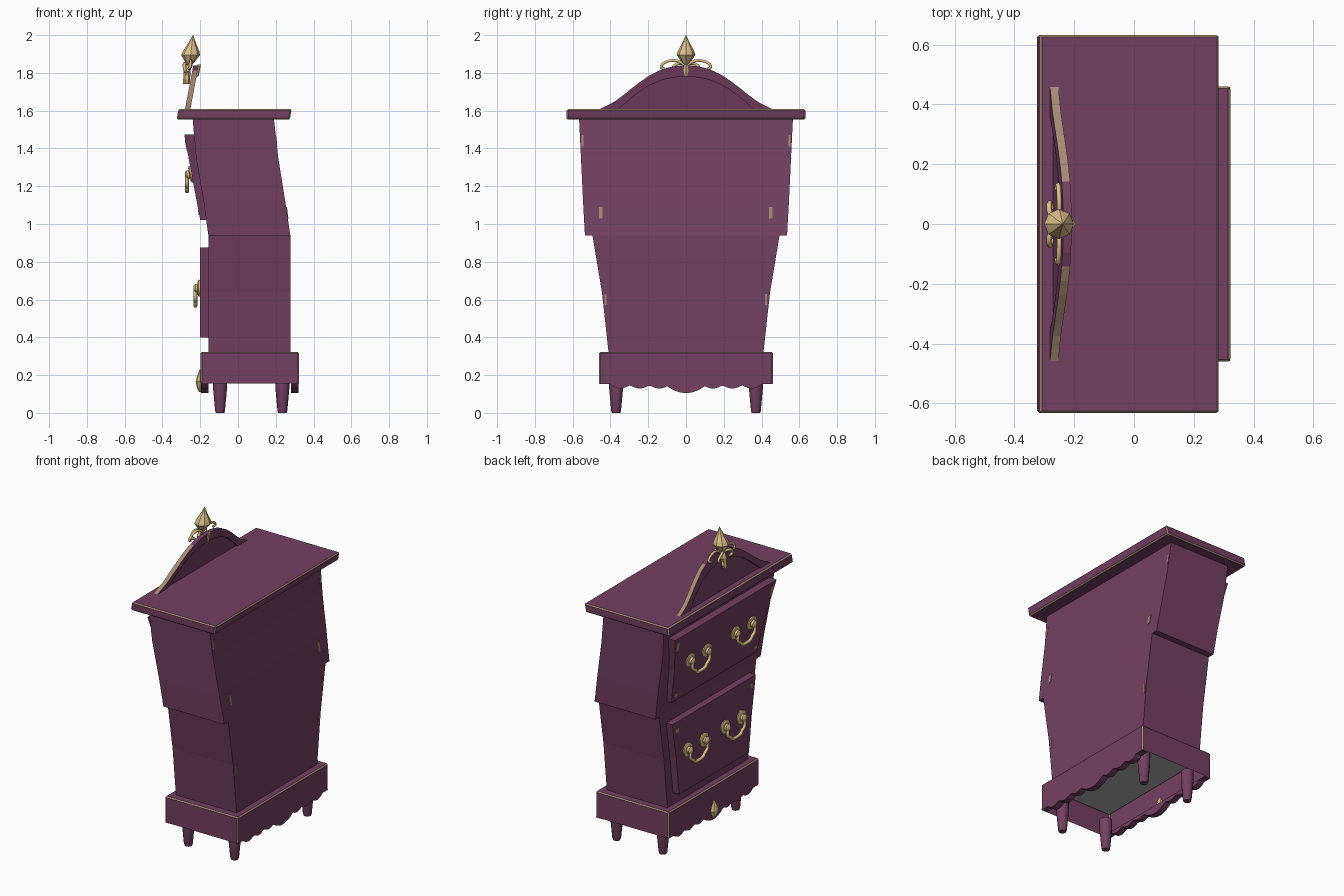
import bpy, bmesh, math
from mathutils import Vector, Matrix

if "Cube" in bpy.data.objects:
    bpy.data.objects.remove(bpy.data.objects["Cube"])


def material(name, rgb):
    m = bpy.data.materials.new(name)
    m.diffuse_color = (*rgb, 1)
    m.use_nodes = True
    m.node_tree.nodes["Principled BSDF"].inputs["Base Color"].default_value = m.diffuse_color
    return m


PURPLE = material("plum paint", (0.175, 0.052, 0.118))
WEAR = material("worn edge", (0.38, 0.25, 0.18))
GOLD = material("old gold", (0.74, 0.54, 0.26))
GREY = material("bare underside grey", (0.42, 0.42, 0.42))


def finish(name, bm, mats, smooth=False):
    bmesh.ops.recalc_face_normals(bm, faces=bm.faces)
    me = bpy.data.meshes.new(name)
    bm.to_mesh(me)
    bm.free()
    for m in mats:
        me.materials.append(m)
    ob = bpy.data.objects.new(name, me)
    bpy.context.collection.objects.link(ob)
    if smooth:
        me.shade_smooth()
        me.set_sharp_from_angle(angle=math.radians(48))
    return ob


def loft(name, rings, mats=(PURPLE,), bottom=True, smooth=False):
    """Skin a stack of equal-length point rings and cap the ends."""
    bm = bmesh.new()
    vs = [[bm.verts.new(p) for p in r] for r in rings]
    n = len(vs[0])
    for a, b in zip(vs, vs[1:]):
        for i in range(n):
            bm.faces.new((a[i], a[(i + 1) % n], b[(i + 1) % n], b[i]))
    if bottom:
        bm.faces.new(vs[0][::-1])
    bm.faces.new(vs[-1])
    return finish(name, bm, mats, smooth)


def rect(z, x0, x1, y):
    return [(x0, -y, z), (x1, -y, z), (x1, y, z), (x0, y, z)]


def circle(c, r, n, rx=None):
    rx = r if rx is None else rx
    return [(c[0] + rx * math.cos(2 * math.pi * i / n),
             c[1] + r * math.sin(2 * math.pi * i / n), c[2]) for i in range(n)]


def worn(ob, w):
    b = ob.modifiers.new("worn edges", 'BEVEL')
    b.width, b.segments, b.material = w, 1, 1


def tube(name, pts, radius):
    cu = bpy.data.curves.new(name, 'CURVE')
    cu.dimensions = '3D'
    cu.bevel_depth, cu.bevel_resolution, cu.resolution_u = radius, 1, 4
    cu.use_fill_caps = True
    sp = cu.splines.new('NURBS')
    sp.points.add(len(pts) - 1)
    for p, co in zip(sp.points, pts):
        p.co = (*co, 1)
    sp.use_endpoint_u, sp.order_u = True, 3
    cu.materials.append(GOLD)
    tmp = bpy.data.objects.new(name + "_path", cu)
    bpy.context.collection.objects.link(tmp)
    bpy.context.view_layer.update()
    me = bpy.data.meshes.new_from_object(
        tmp.evaluated_get(bpy.context.evaluated_depsgraph_get()))
    bpy.data.objects.remove(tmp)
    ob = bpy.data.objects.new(name, me)
    bpy.context.collection.objects.link(ob)
    if not me.materials:
        me.materials.append(GOLD)


# Cabinet body: leaning upper half over a tapering lower half
loft("lower_body", [rect(0.32, -.155, .277, .41), rect(.64, -.155, .277, .445),
                    rect(.94, -.155, .277, .495)])
loft("upper_body", [rect(.94, -.157, .277, .535), rect(1.12, -.182, .25, .545),
                    rect(1.35, -.222, .213, .556), rect(1.556, -.24, .19, .566)])

# Top slab, slightly sheared, with worn edges
worn(loft("top_slab", [rect(1.553, -.325, .274, .632), rect(1.608, -.315, .284, .632)],
          (PURPLE, WEAR)), .007)

# Plinth, open underneath, with a bare grey board inside
worn(loft("plinth", [rect(.155, -.198, .322, .46), rect(.323, -.198, .322, .46)],
          (PURPLE, WEAR), bottom=False), .007)
loft("underside_board", [rect(.308, -.19, .313, .452), rect(.314, -.19, .313, .452)], (GREY,))


# Scalloped skirts along front and back of the plinth
def scallop(y):
    a = abs(y)
    if a > .40:
        return .153
    if a < .09:
        return .105 + .03 * (a / .09) ** 2
    return .147 - .018 * abs(math.sin(math.pi * (a - .09) / .1033))


for name, x0, x1 in (("drawer_side_skirt", -.197, -.157), ("rear_skirt", .28, .321)):
    loft(name, [[(x0, y, .157), (x1, y, .157), (x1, y, scallop(y)), (x0, y, scallop(y))]
                for y in (-.458 + .916 * i / 64 for i in range(65))])

# Legs
for x in (-.095, .235):
    for y in (-.37, .37):
        loft("leg", [circle((x, y, z), r, 12) for z, r in
                     ((0, .022), (.012, .026), (.13, .037), (.2, .038))], smooth=True)

# Drawers
loft("lower_drawer", [rect(.40, -.20, -.15, .355), rect(.64, -.20, -.15, .385),
                      rect(.875, -.20, -.15, .425)])
loft("upper_drawer", [rect(1.02, -.20, -.15, .435), rect(1.25, -.243, -.18, .465),
                      rect(1.475, -.285, -.225, .515)])


# Chipped paint: thin plates on the rear corners and the drawer corners
def chip(x, y, z, w, h, lean=0.0):
    loft("paint_chip", [[(x + k * lean * h - .002, y - w, z + k * h),
                         (x + k * lean * h + .002, y - w, z + k * h),
                         (x + k * lean * h + .002, y + w * .8, z + k * h),
                         (x + k * lean * h - .002, y + w * .8, z + k * h)]
                        for k in (-1, 1)], (WEAR,))


for s in (-1, 1):
    chip(.261, s * .45, 1.06, .011, .03, -.14)
    chip(.277, s * .425, .60, .006, .03)
    chip(.203, s * .548, 1.44, .006, .03, -.11)
    chip(-.274, s * .478, 1.415, .016, .03, -.187)
    chip(-.208, s * .405, 1.06, .018, .012, -.187)
    chip(-.20, s * .375, .82, .016, .015)


# Drawer pulls: two rosettes and a hanging bail each
def pull(y, z, x, tilt):
    rot = Matrix.Rotation(tilt, 3, 'Y')
    for s in (-1, 1):
        rings = []
        for d, r in ((-.006, .043), (.008, .045), (.014, .034), (.012, .022),
                     (.026, .024), (.036, .013)):
            rings.append([Vector((x, y + s * .083, z)) + rot @ Vector(
                (-d, r * math.cos(math.pi * i / 6), r * math.sin(math.pi * i / 6)))
                for i in range(12)])
        loft("pull_rosette", rings, (GOLD,), smooth=True)
    side = [(.083, .005), (.092, -.035), (.078, -.062), (.055, -.07), (.045, -.093)]
    path = [(x - .026, y + a, z + b) for a, b in side]
    path += [(x - .026, y - a, z + b) for a, b in side[::-1]]
    tube("pull_bail", path, .0105)


for s in (-1, 1):
    pull(s * .23, 1.265, -.244, -math.atan(.187))
    pull(s * .19, .66, -.20, 0)

# Arched crest: thick moulded rim around a thin panel, leaning back
outer = [(.465, 1.605), (.375, 1.65), (.285, 1.72), (.19, 1.788), (.095, 1.828), (0, 1.84)]
inner = [(.36, 1.605), (.295, 1.662), (.22, 1.718), (.14, 1.757), (.07, 1.775), (0, 1.78)]


def both(pts):
    """Mirror a half profile and smooth it with a spline through its points."""
    p = [Vector(q) for q in [(-y, z) for y, z in pts] + pts[-2::-1]]
    p = [2 * p[0] - p[1]] + p + [2 * p[-1] - p[-2]]
    out = []
    for a, b, c, d in zip(p, p[1:], p[2:], p[3:]):
        out += [b, (9 * (b + c) - a - d) / 16]
    return out + [p[-2]]


def lean(z):
    return -.267 + .19 * (z - 1.605)


def arch(name, top, low, t0, t1, mats):
    return loft(name, [[(lean(a.y) - t0, a.x, a.y), (lean(a.y) + t1, a.x, a.y),
                        (lean(b.y) + t1, b.x, b.y), (lean(b.y) - t0, b.x, b.y)]
                       for a, b in zip(top, low)], mats)


rim = arch("crest_rim", both(outer), both(inner), .014, .014, (PURPLE, WEAR))
for p in rim.data.polygons:      # worn outer edge on the rim's lower slopes
    if p.normal.z > .4 and abs(p.normal.x) < .5 and abs(p.center.y) > .12:
        p.material_index = 1
low = [Vector((v.x, 1.60)) for v in both(inner)]
arch("crest_panel", both(inner), low, .005, .003, (PURPLE,))

# Faceted finial on the crest
loft("finial", [circle((-.25 + .12 * (z - 1.9), 0, z), r, 8) for z, r in
                ((1.825, .014), (1.845, .014), (1.853, .022), (1.895, .05),
                 (1.915, .043), (1.96, .019), (2.0, .001))], (GOLD,))

# Scrolls and leaf drop below the finial
for s in (-1, 1):
    tube("crest_scroll", [(-.25, 0, 1.835), (-.25, s * .03, 1.862), (-.25, s * .08, 1.868),
                          (-.252, s * .125, 1.85), (-.255, s * .135, 1.825),
                          (-.26, s * .115, 1.822)], .008)
    tube("front_scroll", [(-.262, 0, 1.845), (-.282, s * .03, 1.855), (-.285, s * .065, 1.84),
                          (-.28, s * .075, 1.81), (-.275, s * .05, 1.805)], .009)
loft("crest_drop", [circle((x, 0, z), r, 6, .018) for z, r, x in
                    ((1.74, .004, -.272), (1.765, .018, -.272), (1.785, .015, -.27),
                     (1.81, .026, -.27), (1.85, .014, -.258))], (GOLD,))
loft("rear_drop", [circle((lean(z) + .016, 0, z), r, 6, .009) for z, r in
                   ((1.78, .006), (1.81, .015), (1.845, .012))], (GOLD,))

# Leaf ornament on the plinth
loft("plinth_leaf", [circle((-.2, 0, z), r, 8, rx) for z, r, rx in
                     ((.11, .006, .006), (.135, .022, .018), (.165, .034, .024),
                      (.195, .022, .016), (.23, .004, .004))], (GOLD,))
